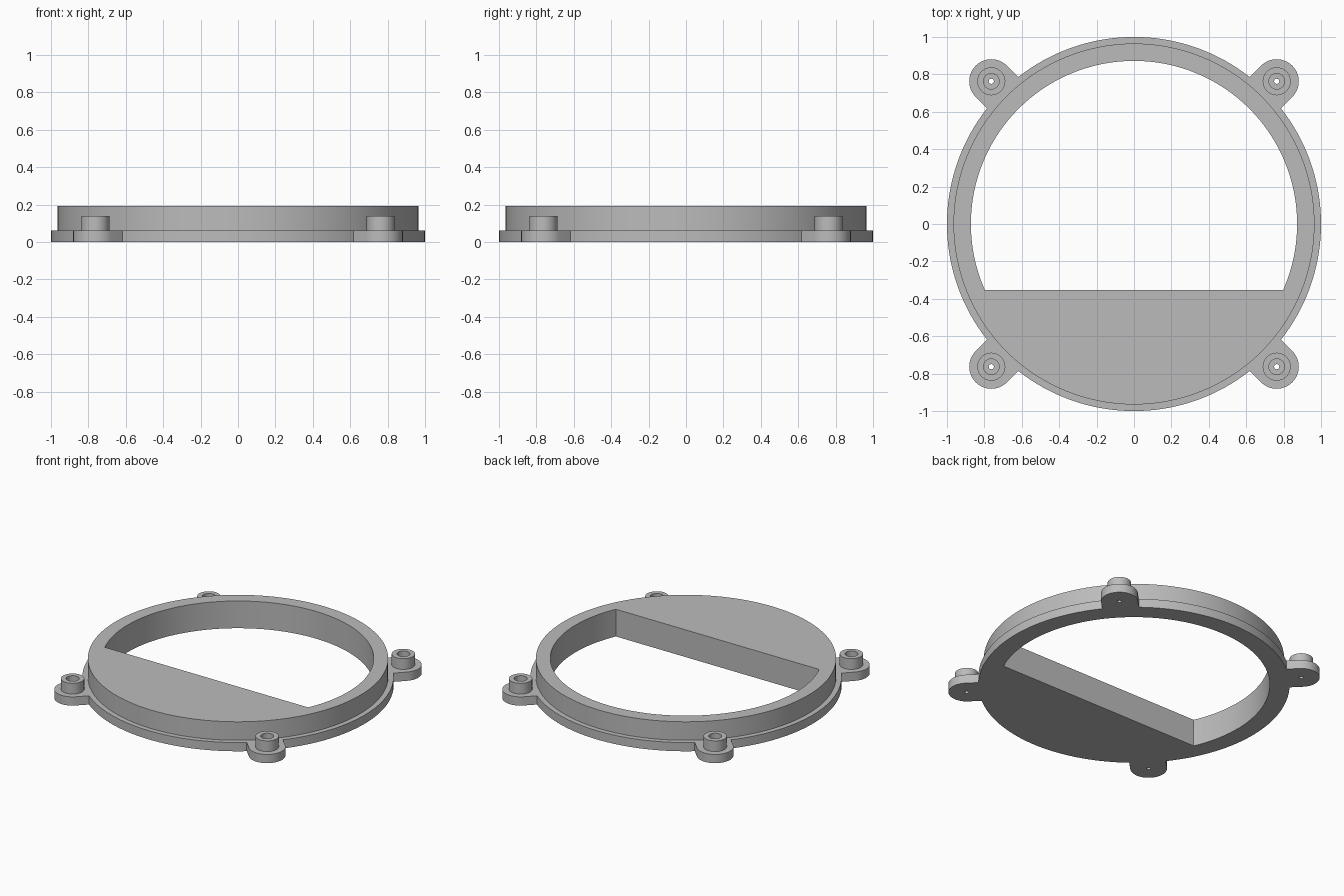
import bpy
import bmesh
from math import asin, cos, pi, radians, sin
from mathutils import Matrix, Vector

default = bpy.data.objects.get("Cube")
if default:
    bpy.data.objects.remove(default, do_unlink=True)

FLANGE_R, FLANGE_TOP = 1.0, 0.062
RING_R, RING_TOP = 0.965, 0.193
OPENING_R, CHORD_Y = 0.872, -0.353
EAR_POS, EAR_R = 0.763, 0.118
POST_R, POST_TOP = 0.075, 0.138
BORE_R, BORE_FLOOR = 0.042, 0.03
PIN_R = 0.014

grey = bpy.data.materials.new("grey plastic")
grey.use_nodes = True
grey.diffuse_color = (0.5, 0.5, 0.5, 1)
grey.node_tree.nodes["Principled BSDF"].inputs["Base Color"].default_value = (0.5, 0.5, 0.5, 1)


def arc(radius, start, end, count, closed=False):
    """Points along an arc around the origin."""
    steps = count if closed else count - 1
    return [Vector((radius * cos(start + (end - start) * i / steps),
                    radius * sin(start + (end - start) * i / steps), 0))
            for i in range(count)]


def circle(radius, count):
    return arc(radius, 0, 2 * pi, count, closed=True)


def prism(name, outline, bottom, top, matrix=Matrix()):
    """Solid made by raising a flat outline."""
    bm = bmesh.new()
    face = bm.faces.new([bm.verts.new((p.x, p.y, bottom)) for p in outline])
    raised = bmesh.ops.extrude_face_region(bm, geom=[face])["geom"]
    bmesh.ops.translate(bm, vec=(0, 0, top - bottom),
                        verts=[g for g in raised if isinstance(g, bmesh.types.BMVert)])
    bmesh.ops.recalc_face_normals(bm, faces=bm.faces)
    bm.transform(matrix)
    mesh = bpy.data.meshes.new(name)
    bm.to_mesh(mesh)
    bm.free()
    mesh.materials.append(grey)
    obj = bpy.data.objects.new(name, mesh)
    bpy.context.collection.objects.link(obj)
    return obj


def combine(target, tool, operation):
    """Apply a boolean and discard the tool."""
    mod = target.modifiers.new("combine", "BOOLEAN")
    mod.operation, mod.solver, mod.object = operation, "EXACT", tool
    bpy.context.view_layer.update()
    evaluated = target.evaluated_get(bpy.context.evaluated_depsgraph_get())
    mesh = bpy.data.meshes.new_from_object(evaluated)
    target.modifiers.clear()
    target.data = mesh
    bpy.data.objects.remove(tool, do_unlink=True)


# Flange and raised ring
frame = prism("ring_frame", circle(FLANGE_R, 160), 0, FLANGE_TOP)
combine(frame, prism("raised_ring", circle(RING_R, 160), 0, RING_TOP), "UNION")

# Opening with a straight front edge
a = asin(CHORD_Y / OPENING_R)
combine(frame, prism("opening", arc(OPENING_R, a, pi - a, 120), -0.1, 0.3), "DIFFERENCE")

# Four mounting ears with hollow posts
reach = EAR_POS * 2 ** 0.5
ear = arc(EAR_R, -pi / 2, pi / 2, 25) + [Vector((-0.16, EAR_R, 0)), Vector((-0.16, -EAR_R, 0))]
for k in range(4):
    place = Matrix.Rotation(radians(45 + 90 * k), 4, "Z") @ Matrix.Translation((reach, 0, 0))
    combine(frame, prism("ear", ear, 0, FLANGE_TOP, place), "UNION")
    combine(frame, prism("post", circle(POST_R, 40), 0.01, POST_TOP, place), "UNION")
    combine(frame, prism("bore", circle(BORE_R, 32), BORE_FLOOR, 0.3, place), "DIFFERENCE")
    combine(frame, prism("pin_hole", circle(PIN_R, 16), -0.1, 0.3, place), "DIFFERENCE")

# Smooth round walls, crisp edges
bpy.ops.object.select_all(action="DESELECT")
frame.select_set(True)
bpy.context.view_layer.objects.active = frame
bpy.ops.object.shade_smooth_by_angle(angle=radians(30))
